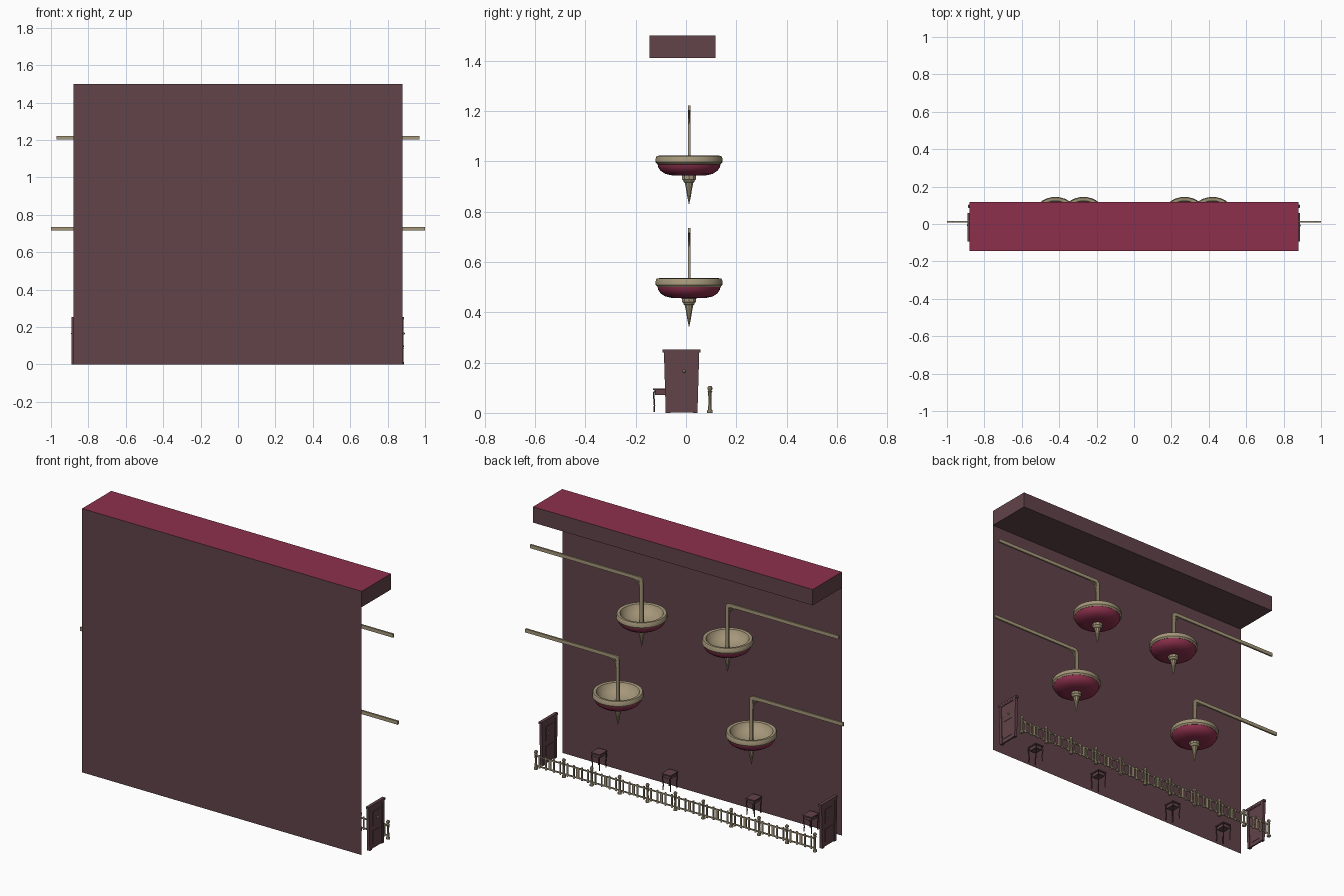
import bpy, bmesh, math
from mathutils import Vector, Matrix

if "Cube" in bpy.data.objects:
    bpy.data.objects.remove(bpy.data.objects["Cube"])


def material(name, rgb):
    m = bpy.data.materials.new(name)
    lin = [((c / 255 + 0.055) / 1.055) ** 2.4 for c in rgb]
    m.diffuse_color = (*lin, 1)
    m.use_nodes = True
    m.node_tree.nodes["Principled BSDF"].inputs["Base Color"].default_value = m.diffuse_color
    return m


BROWN = material("maroon brown", (97, 67, 73))
RED = material("deep red", (140, 48, 77))
BEIGE = material("antique beige", (165, 151, 122))


def finish(name, bm, mats, smooth=False, recalc=True):
    if recalc:
        bmesh.ops.recalc_face_normals(bm, faces=bm.faces)
    me = bpy.data.meshes.new(name)
    bm.to_mesh(me)
    bm.free()
    for m in mats:
        me.materials.append(m)
    if smooth:
        me.shade_smooth()
        me.set_sharp_from_angle(angle=math.radians(35))
    ob = bpy.data.objects.new(name, me)
    bpy.context.collection.objects.link(ob)
    return ob


def add_box(bm, lo, hi):
    lo, hi = Vector(lo), Vector(hi)
    mat = Matrix.Translation((lo + hi) / 2) @ Matrix.Diagonal((*(hi - lo), 1))
    return bmesh.ops.create_cube(bm, size=1, matrix=mat)["verts"]


def add_lathe(bm, profile, at, n):
    at = Vector(at)
    vs = [bm.verts.new(at + Vector((r, 0, z))) for r, z in profile]
    es = [bm.edges.new(p) for p in zip(vs, vs[1:])]
    bmesh.ops.spin(bm, geom=vs + es, cent=at, axis=(0, 0, 1), angle=math.tau, steps=n)
    bmesh.ops.remove_doubles(bm, verts=bm.verts, dist=0.0002)


def tubes(name, paths, radius, mat):
    cu = bpy.data.curves.new(name, "CURVE")
    cu.dimensions = "3D"
    cu.bevel_depth = radius
    cu.bevel_resolution = 1
    cu.use_fill_caps = True
    for path in paths:
        sp = cu.splines.new("POLY")
        sp.points.add(len(path) - 1)
        for p, co in zip(sp.points, path):
            p.co = (*co, 1)
    cu.materials.append(mat)
    ob = bpy.data.objects.new(name, cu)
    bpy.context.collection.objects.link(ob)


# Back wall sheet
bm = bmesh.new()
f = bm.faces.new([bm.verts.new((x, -0.145, z)) for x, z in
                  ((-0.88, 0), (0.88, 0), (0.88, 1.41), (-0.88, 1.41))])
finish("wall", bm, [BROWN], recalc=False)

# Roof beam with red top
bm = bmesh.new()
add_box(bm, (-0.88, -0.145, 1.41), (0.88, 0.118, 1.5))
for f in bm.faces:
    f.material_index = 1 if f.normal.z > 0.5 else 0
finish("roof_beam", bm, [BROWN, RED])

# Hanging bowl lamps: heights relative to the rim top
LY = 0.012
RIM = [(0, -0.06), (0.05, -0.055), (0.085, -0.04), (0.105, -0.018), (0.112, -0.003),
       (0.118, 0), (0.128, -0.001), (0.132, -0.008), (0.133, -0.026), (0.126, -0.034), (0.12, -0.035)]
BOWL = [(0.125, -0.033), (0.123, -0.045), (0.113, -0.06), (0.095, -0.072), (0.065, -0.079), (0, -0.08)]
FINIAL = [(0.029, -0.079), (0.029, -0.094), (0.024, -0.098), (0.022, -0.105), (0.018, -0.107),
          (0.013, -0.13), (0.007, -0.165), (0, -0.197)]


def lamp(label, x, side, zr, end):
    at = (x, LY, zr)
    top = zr + 0.2
    for part, prof, mat, n in (("bowl_rim", RIM, BEIGE, 32), ("red_bowl", BOWL, RED, 32),
                               ("finial", FINIAL, BEIGE, 10)):
        bm = bmesh.new()
        add_lathe(bm, prof, at, n)
        finish(label + "_" + part, bm, [mat], True)
    # Bent arm: flat bar with a rounded corner
    bm = bmesh.new()
    w, r = 0.01, 0.025
    outer, inner = [(x - side * w, zr - 0.06)], [(x + side * w, zr - 0.06)]
    cx, cz = x - side * w + side * r, top - r
    for i in range(6):
        a = math.pi / 2 * i / 5
        for lst, rad in ((outer, r), (inner, r - 0.02)):
            lst.append((cx - side * rad * math.cos(a), cz + rad * math.sin(a)))
    outer.append((side * end, top))
    inner.append((side * end, top - 0.02))
    rows = [[bm.verts.new((p[0], LY + dy, p[1])) for p, dy in
             ((o, -0.005), (o, 0.005), (q, 0.005), (q, -0.005))] for o, q in zip(outer, inner)]
    for a, b in zip(rows, rows[1:]):
        for k in range(4):
            j = (k + 1) % 4
            bm.faces.new((a[k], a[j], b[j], b[k]))
    bm.faces.new(rows[0])
    bm.faces.new(rows[-1])
    finish(label + "_arm", bm, [BEIGE])
    # Scroll bracket under the corner
    x0, z0 = x + side * 0.008, top - 0.018
    arc = lambda s: [(x0 + side * s * (1 - math.sin(t * math.pi / 10)), LY,
                      z0 - s * (1 - math.cos(t * math.pi / 10))) for t in range(6)]
    tubes(label + "_bracket", [arc(0.06), arc(0.04),
          [(x0, LY, z0), (x0 + side * 0.02, LY, z0 - 0.02)]], 0.003, BEIGE)


for side, word in ((-1, "left"), (1, "right")):
    lamp("upper_lamp_" + word, side * 0.27, side, 1.022, 0.97)
    lamp("lower_lamp_" + word, side * 0.42, side, 0.535, 1.0)

# Tapered end doors: frame, recessed leaf, lintel and handle
for cx, word in ((-0.88, "left"), (0.879, "right")):
    yc = -0.0175
    bm = bmesh.new()
    for s in (-1, 1):
        vs = add_box(bm, (cx - 0.01, 0, 0), (cx + 0.007, 1, 0.235))
        for v in vs:
            high = v.co.z > 0.1
            v.co.y = yc + s * ((0.07 if high else 0.063) if v.co.y > 0.5 else (0.053 if high else 0.045))
    add_box(bm, (cx - 0.01, yc - 0.07, 0.232), (cx + 0.007, yc + 0.07, 0.243))
    add_box(bm, (cx - 0.01, yc - 0.075, 0.24), (cx + 0.008, yc + 0.075, 0.252))
    finish(word + "_door_frame", bm, [BROWN])
    bm = bmesh.new()
    for v in add_box(bm, (cx - 0.006, yc - 0.054, 0.002), (cx + 0.003, yc + 0.054, 0.234)):
        if v.co.z < 0.1:
            v.co.y = yc + (v.co.y - yc) * 0.86
    for z0, z1 in ((0.025, 0.1), (0.13, 0.21)):
        add_box(bm, (cx - 0.008, yc - 0.032, z0), (cx + 0.005, yc + 0.032, z1))
    finish(word + "_door_leaf", bm, [BROWN])
    bm = bmesh.new()
    bmesh.ops.create_uvsphere(bm, u_segments=8, v_segments=6, radius=0.006,
                              matrix=Matrix.Translation((cx - 0.007, yc + 0.01, 0.165)))
    bmesh.ops.create_uvsphere(bm, u_segments=8, v_segments=6, radius=0.006,
                              matrix=Matrix.Translation((cx + 0.007, yc + 0.01, 0.165)))
    finish(word + "_door_handle", bm, [BEIGE], True)

# Balustrade: turned posts with ball tops and open rectangular panels
FY, STEP = 0.095, 0.1755
POST = [(0, 0), (0.011, 0), (0.011, 0.008), (0.007, 0.014), (0.006, 0.05), (0.007, 0.08),
        (0.01, 0.084), (0.006, 0.088), (0.01, 0.095), (0.01, 0.1), (0.006, 0.106), (0, 0.107)]
bm = bmesh.new()
for i in range(11):
    add_lathe(bm, POST, ((i - 5) * STEP, FY, 0), 8)
finish("fence_posts", bm, [BEIGE], True)
bm = bmesh.new()
for i in range(10):
    xm = (i - 4.5) * STEP
    for z in (0.02, 0.075):
        add_box(bm, (xm - STEP / 2, FY - 0.003, z - 0.0035), (xm + STEP / 2, FY + 0.003, z + 0.0035))
    for c in (-0.045, 0.045):
        for d in (-0.02, 0.02):
            add_box(bm, (xm + c + d - 0.004, FY - 0.003, 0.01), (xm + c + d + 0.004, FY + 0.003, 0.085))
    add_box(bm, (xm - 0.008, FY - 0.003, 0.02), (xm + 0.008, FY + 0.003, 0.075))
finish("fence_panels", bm, [BEIGE])

# Small side tables with curved legs
for i, x in enumerate((0.616, 0.17, -0.358, -0.717)):
    y = -0.098
    bm = bmesh.new()
    add_box(bm, (x - 0.028, y - 0.033, 0.09), (x + 0.028, y + 0.033, 0.097))
    add_box(bm, (x - 0.022, y - 0.026, 0.072), (x + 0.022, y + 0.026, 0.09))
    finish(f"table_top_{i + 1}", bm, [BROWN])
    legs = []
    for sx in (-1, 1):
        for sy in (-1, 1):
            legs.append([(x + sx * a, y + sy * b, z) for a, b, z in
                         ((0.018, 0.022, 0.09), (0.025, 0.03, 0.082), (0.025, 0.03, 0.065),
                          (0.022, 0.027, 0.03), (0.024, 0.029, 0.003))])
    tubes(f"table_legs_{i + 1}", legs, 0.003, BROWN)
